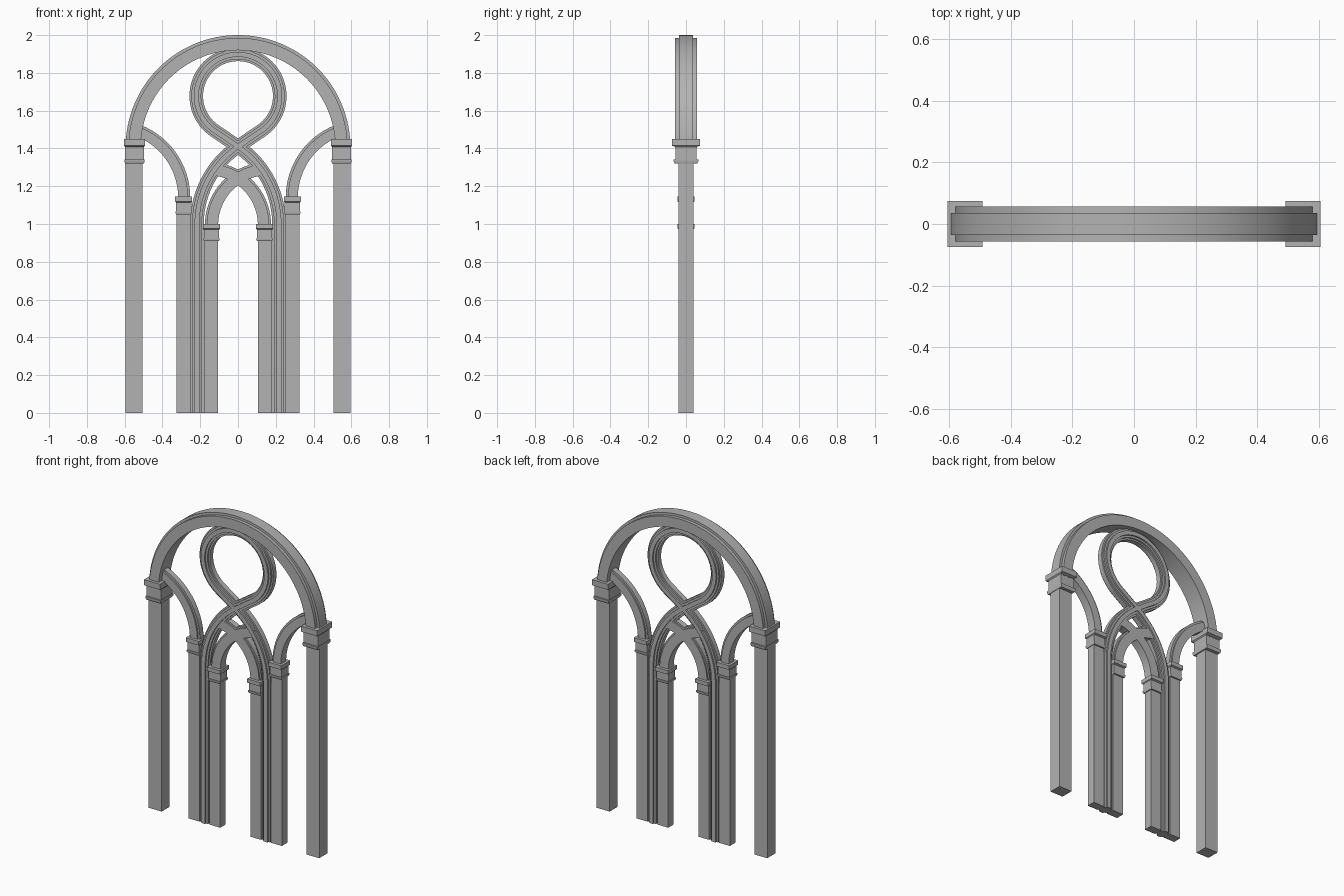
import bpy, bmesh
from math import sin, cos, acos, radians, degrees, sqrt
from mathutils import Vector

if "Cube" in bpy.data.objects:
    bpy.data.objects.remove(bpy.data.objects["Cube"], do_unlink=True)

stone = bpy.data.materials.new("grey stone")
stone.use_nodes = True
GREY = (0.45, 0.45, 0.45, 1)
stone.diffuse_color = GREY
stone.node_tree.nodes["Principled BSDF"].inputs["Base Color"].default_value = GREY


def loft(name, rings, mirror=False):
    """Skin closed rings of points, cap both ends, optionally mirror across x."""
    bm = bmesh.new()
    loops = [[bm.verts.new(p) for p in ring] for ring in rings]
    n = len(loops[0])
    for a, b in zip(loops, loops[1:]):
        for i in range(n):
            j = (i + 1) % n
            bm.faces.new((a[i], a[j], b[j], b[i]))
    bm.faces.new(loops[0])
    bm.faces.new(loops[-1])
    bmesh.ops.recalc_face_normals(bm, faces=bm.faces)
    mesh = bpy.data.meshes.new(name)
    bm.to_mesh(mesh)
    bm.free()
    mesh.materials.append(stone)
    obj = bpy.data.objects.new(name, mesh)
    bpy.context.collection.objects.link(obj)
    if mirror:
        obj.modifiers.new("mirror", 'MIRROR').use_mirror_merge = False
    bpy.ops.object.select_all(action='DESELECT')
    obj.select_set(True)
    bpy.context.view_layer.objects.active = obj
    bpy.ops.object.shade_smooth_by_angle(angle=radians(30))
    return obj


def stack(name, x, levels):
    """Stacked rectangular sections (z, half width, half depth) about x."""
    rings = [[(x + sx * w, sy * d, z) for sx, sy in ((-1, -1), (1, -1), (1, 1), (-1, 1))]
             for z, w, d in levels]
    return loft(name, rings, mirror=True)


def arc(cx, cz, r, a0, a1, n=32):
    return [Vector((cx + r * cos(radians(a0 + (a1 - a0) * i / n)), 0,
                    cz + r * sin(radians(a0 + (a1 - a0) * i / n)))) for i in range(n + 1)]


def sweep(name, path, profile, mirror=False):
    """Sweep (outward offset, y) profile along a path in the xz plane."""
    rings = []
    for i, p in enumerate(path):
        t = (path[min(i + 1, len(path) - 1)] - path[max(i - 1, 0)]).normalized()
        normal = Vector((-t.z, 0, t.x))
        rings.append([p + normal * o + Vector((0, y, 0)) for o, y in profile])
    return loft(name, rings, mirror)


def rimmed(half, depth, rim_depth, rim):
    """Rectangular band with a narrower rim along its outer side."""
    side = [(-half, depth), (half - rim, depth), (half - rim, rim_depth), (half, rim_depth)]
    return side + [(o, -y) for o, y in reversed(side)]


# Pillars
stack("outer_pillars", 0.55, [(0, 0.045, 0.04), (1.33, 0.045, 0.04)])
stack("middle_pillars", 0.287, [(0, 0.038, 0.027), (1.06, 0.038, 0.027)])
stack("inner_pillars", 0.143, [(0, 0.038, 0.027), (0.92, 0.038, 0.027)])


# Capitals: lower moulding, plain block, projecting top slab
def capital(name, x, z, h, w, d):
    rows = [(0, 0.88, 0.8), (0.08, 0.95, 0.87), (0.17, 0.95, 0.87), (0.17, 0.9, 0.75),
            (0.68, 0.9, 0.75), (0.73, 1, 1), (1, 1, 1)]
    stack(name, x, [(z + h * t, w * a, d * b) for t, a, b in rows])


capital("outer_capitals", 0.548, 1.32, 0.13, 0.056, 0.075)
capital("middle_capitals", 0.288, 1.05, 0.095, 0.045, 0.045)
capital("inner_capitals", 0.14, 0.91, 0.09, 0.045, 0.045)

# Great round arch
sweep("great_arch", arc(0, 1.405, 0.555, 180, 0, 64), rimmed(0.04, 0.057, 0.036, 0.015))

# Half arches joining the great arch to the middle pillars
sweep("side_half_arches", arc(0.665, 1.14, 0.38, 180, 111),
      rimmed(0.032, 0.027, 0.018, 0.012), mirror=True)

# Intersecting pointed arches on the inner pillars
sweep("crossing_arches", arc(0.1575, 0.995, 0.2975, 180, 94),
      rimmed(0.035, 0.027, 0.018, 0.01), mirror=True)

# Looped tracery: one moulding rises, crosses itself, rounds the ring and returns
leg_x, cross_z, ring_z, ring_r, spring = 0.217, 1.41, 1.677, 0.221, 1.0
rise = cross_z - spring
cx = (rise ** 2 - leg_x ** 2) / (2 * leg_x)
r = cx + leg_x
end = degrees(acos(-cx / r))
tangent = degrees(acos(ring_r / (ring_z - cross_z)))
left = [Vector((-leg_x, 0, 0))] + arc(cx, spring, r, 180, end, 28)
right = [Vector((-p.x, 0, p.z)) for p in reversed(left)]
ring = arc(0, ring_z, ring_r, -90 + tangent, 270 - tangent, 72)
half = [(0.036, 0.016), (0.026, 0.016), (0.026, 0.026), (0.013, 0.026), (0.013, 0.036)]
front = half + [(-o, y) for o, y in reversed(half)]
profile = front + [(o, -y) for o, y in reversed(front)]
sweep("looped_tracery", left + ring + right, profile)
